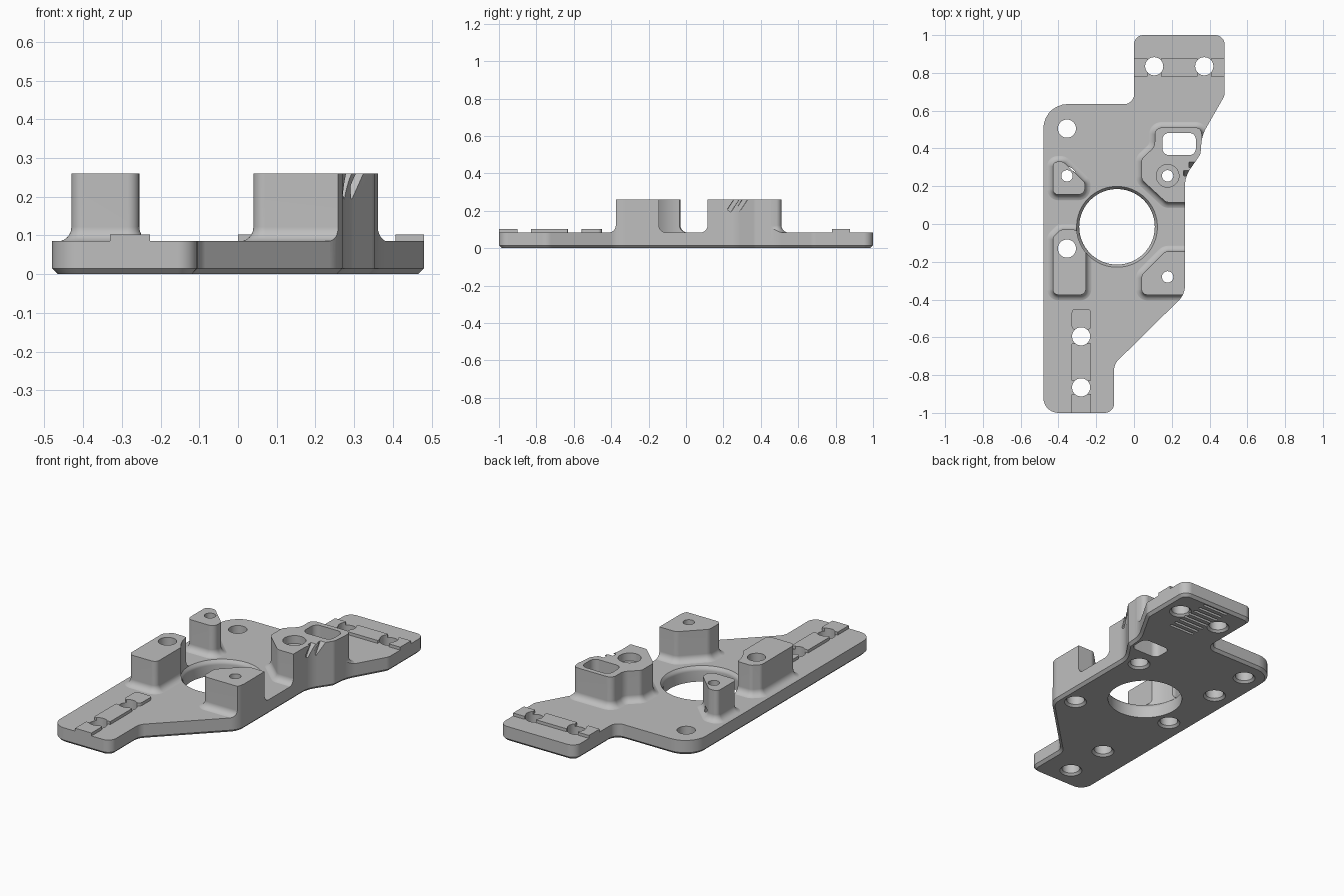
import bpy, bmesh, math
from mathutils import Vector, Matrix

if "Cube" in bpy.data.objects:
    bpy.data.objects.remove(bpy.data.objects["Cube"])

grey = bpy.data.materials.new("machined grey")
grey.use_nodes = True
grey.diffuse_color = (0.52, 0.52, 0.52, 1)
grey.node_tree.nodes["Principled BSDF"].inputs["Base Color"].default_value = grey.diffuse_color

TOP = 0.085      # plate surface
BOSS = 0.26      # boss height
PAD = 0.102      # raised rail height


def rounded(corners, steps=7):
    """Counter-clockwise outline from (x, y, radius) corners."""
    out = []
    for i, (x, y, r) in enumerate(corners):
        p = Vector((x, y))
        a = (Vector(corners[i - 1][:2]) - p).normalized()
        b = (Vector(corners[(i + 1) % len(corners)][:2]) - p).normalized()
        half = math.acos(max(-1, min(1, a.dot(b)))) / 2
        centre = p + (a + b).normalized() * (r / math.sin(half))
        t = r / math.tan(half)
        start, end = p + a * t - centre, p + b * t - centre
        sweep = math.atan2(start.x * end.y - start.y * end.x, start.dot(end))
        for k in range(steps + 1):
            c, s = math.cos(sweep * k / steps), math.sin(sweep * k / steps)
            out.append(centre + Vector((c * start.x - s * start.y, s * start.x + c * start.y)))
    return out


def offset(outline, d):
    """Move an outline along its outward normals."""
    out = []
    for i, p in enumerate(outline):
        a = (p - outline[i - 1]).normalized()
        b = (outline[(i + 1) % len(outline)] - p).normalized()
        t = (a + b).normalized()
        out.append(p + Vector((t.y, -t.x)) * (d / max(0.5, t.dot(b))))
    return out


def loft(name, rings):
    """Closed solid through (outline, z) rings."""
    bm = bmesh.new()
    loops = [[bm.verts.new((p.x, p.y, z)) for p in ring] for ring, z in rings]
    n = len(loops[0])
    for lo, hi in zip(loops, loops[1:]):
        for i in range(n):
            j = (i + 1) % n
            bm.faces.new((lo[i], lo[j], hi[j], hi[i]))
    bm.faces.new(loops[0][::-1])
    bm.faces.new(loops[-1])
    mesh = bpy.data.meshes.new(name)
    bm.to_mesh(mesh)
    bm.free()
    mesh.materials.append(grey)
    ob = bpy.data.objects.new(name, mesh)
    bpy.context.collection.objects.link(ob)
    return ob


def prism(name, x0, x1, y0, y1, z0, z1, r=0.004):
    o = rounded([(x0, y0, r), (x1, y0, r), (x1, y1, r), (x0, y1, r)], 5)
    return loft(name, [(o, z0), (o, z1)])


def bore(name, x, y, profile, sides=48):
    """Round cutter from (radius, z) steps."""
    def ring(r):
        return [Vector((x + r * math.cos(a), y + r * math.sin(a)))
                for a in (2 * math.pi * i / sides for i in range(sides))]
    return loft(name, [(ring(r), z) for r, z in profile])


def combine(ob, other, operation):
    mod = ob.modifiers.new("cut", "BOOLEAN")
    mod.operation, mod.solver, mod.object = operation, "EXACT", other
    with bpy.context.temp_override(object=ob, active_object=ob, selected_objects=[ob]):
        bpy.ops.object.modifier_apply(modifier=mod.name)
    bpy.data.objects.remove(other)


# Plate outline with a chamfered underside
outline = rounded([
    (-0.48, -1, 0.08), (-0.105, -1, 0.05), (-0.105, -0.742, 0.07), (0.27, -0.372, 0.11),
    (0.27, 0.25, 0.15), (0.352, 0.37, 0.04), (0.36, 0.47, 0.2), (0.48, 0.68, 0.06),
    (0.48, 1, 0.05), (0, 1, 0.05), (0, 0.635, 0.05), (-0.48, 0.635, 0.13)])
CH = 0.015


def blank(name, height):
    return loft(name, [(offset(outline, -CH), 0), (outline, CH), (outline, height)])


# Oversized slab that gets trimmed to the outline
plate = prism("mounting_plate", -0.7, 0.7, -1.2, 1.2, -0.1, TOP)

# Four bosses with a filleted foot
bosses = {
    "left_boss": [(-0.43, -0.375, 0.03), (-0.255, -0.375, 0.03), (-0.255, -0.09, 0.05),
                  (-0.305, -0.03, 0.04), (-0.39, -0.03, 0.03), (-0.43, -0.07, 0.03)],
    "small_boss": [(-0.43, 0.155, 0.03), (-0.26, 0.155, 0.035), (-0.26, 0.22, 0.025),
                   (-0.375, 0.33, 0.03), (-0.43, 0.33, 0.025)],
    "corner_boss": [(0.04, -0.375, 0.03), (0.34, -0.375, 0.03), (0.34, -0.145, 0.03),
                    (0.165, -0.145, 0.04), (0.04, -0.27, 0.04)],
    "slot_boss": [(0.04, 0.235, 0.04), (0.17, 0.115, 0.03), (0.4, 0.115, 0.03),
                  (0.355, 0.51, 0.03), (0.11, 0.51, 0.035),
                  (0.11, 0.41, 0.06), (0.04, 0.345, 0.035)],
}
FOOT = 0.038
for name, corners in bosses.items():
    o = rounded(corners)
    rings = [(offset(o, FOOT), 0.04)]
    for k in range(7):
        t = math.pi / 2 * k / 6
        rings.append((offset(o, FOOT * (1 - math.sin(t))), TOP - 0.001 + FOOT * (1 - math.cos(t))))
    rings.append((o, BOSS))
    combine(plate, loft(name, rings), "UNION")

# Raised rail pads at both ends
for y0, y1, r in [(-1.1, -0.9, 0.004), (-0.83, -0.632, 0.004), (-0.56, -0.45, 0.02)]:
    combine(plate, prism("front_pad", -0.33, -0.227, y0, y1, 0.04, PAD, r), "UNION")
for x0, x1 in [(-0.1, 0.072), (0.142, 0.337), (0.407, 0.6)]:
    combine(plate, prism("back_pad", x0, x1, 0.78, 0.877, 0.04, PAD), "UNION")

# Trim everything to the plate outline
combine(plate, blank("trim", 0.4), "INTERSECT")

# Central opening with an eased upper edge
combine(plate, bore("opening", -0.09, -0.015,
                    [(0.2, -0.1), (0.2, 0.06), (0.204, 0.073), (0.214, TOP), (0.214, 0.4)], 96), "DIFFERENCE")


# Screw holes, chamfered below
def screw(x, y, r, low, step=0.12, head=None):
    profile = [(low + 0.022, -0.01), (low, 0.012)]
    if low != r:
        profile += [(low, step), (r, step)]
    profile += [(r, 0.215), (head, 0.215)] if head else []
    combine(plate, bore("screw", x, y, profile + [(head or r, 0.4)]), "DIFFERENCE")


WIDE = 0.048
for x, y in [(-0.355, 0.505), (-0.355, -0.13), (-0.28, -0.595), (-0.28, -0.865),
             (0.107, 0.835), (0.372, 0.835)]:
    screw(x, y, WIDE, WIDE)
screw(-0.355, 0.255, 0.03, WIDE)
screw(0.178, -0.28, 0.03, WIDE)
screw(0.178, 0.255, 0.03, WIDE, head=0.06)

# Rounded window through the slot boss
combine(plate, prism("window", 0.15, 0.328, 0.365, 0.482, -0.1, 0.4, 0.035), "DIFFERENCE")

# Two slanted notches on the slot boss wall
for x, y in [(0.293, 0.263), (0.32, 0.308)]:
    notch = prism("notch", -0.03, 0.03, -0.012, 0.012, -0.06, 0.06, 0.002)
    notch.data.transform(Matrix.Translation((x, y, 0.25)) @ Matrix.Rotation(-0.58, 4, "X"))
    combine(plate, notch, "DIFFERENCE")

# Row of grooves on the underside
for k in range(8):
    y = 0.69 + 0.04 * k
    combine(plate, prism("groove", 0.16, 0.32, y - 0.008, y + 0.008, -0.05, 0.02), "DIFFERENCE")

# Smooth curved walls and keep edges crisp
bpy.ops.object.select_all(action="DESELECT")
plate.select_set(True)
bpy.context.view_layer.objects.active = plate
bpy.ops.object.shade_smooth_by_angle(angle=math.radians(30))
weighted = plate.modifiers.new("weighted normals", "WEIGHTED_NORMAL")
weighted.keep_sharp = True
